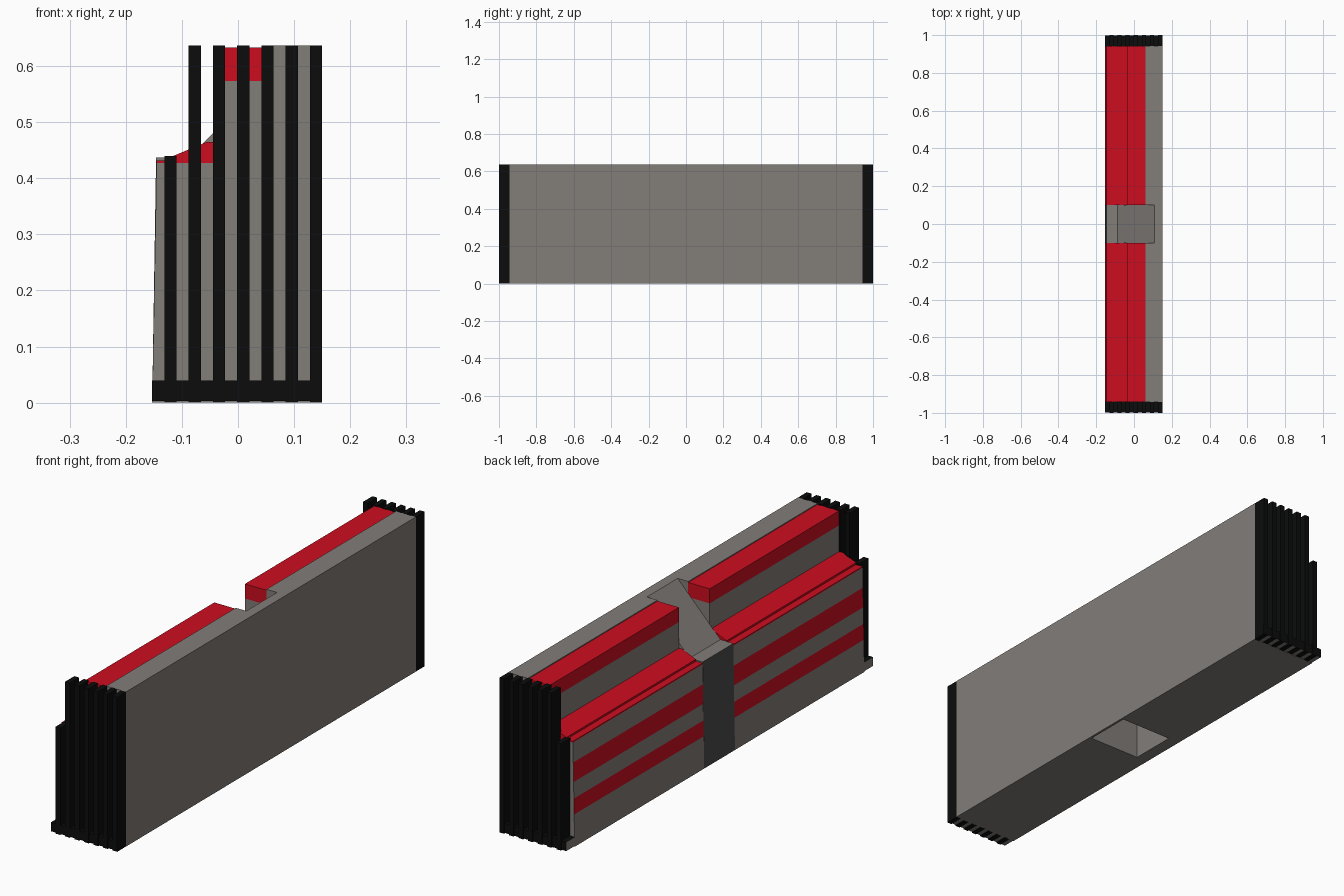
import bpy, bmesh

cube = bpy.data.objects.get("Cube")
if cube:
    bpy.data.objects.remove(cube, do_unlink=True)


def material(name, rgb):
    m = bpy.data.materials.new(name)
    m.use_nodes = True
    m.diffuse_color = (*rgb, 1)
    m.node_tree.nodes["Principled BSDF"].inputs["Base Color"].default_value = (*rgb, 1)
    return m


CONCRETE = material("warm grey", (0.224, 0.205, 0.191))
RED = material("red", (0.61, 0.004, 0.014))
BLACK = material("black", (0.0035, 0.0037, 0.0037))
DARK = material("dark grey", (0.07, 0.073, 0.073))


def prism(name, profile, y0, y1, mats, rule=None, mirror=True):
    """Extrude an (x, z) profile along y; rule picks a material slot per face."""
    bm = bmesh.new()
    base = bm.faces.new([bm.verts.new((x, y0, z)) for x, z in profile])
    ext = bmesh.ops.extrude_face_region(bm, geom=[base], use_keep_orig=True)
    top = [v for v in ext["geom"] if isinstance(v, bmesh.types.BMVert)]
    bmesh.ops.translate(bm, verts=top, vec=(0, y1 - y0, 0))
    bmesh.ops.recalc_face_normals(bm, faces=bm.faces)
    if rule:
        for f in bm.faces:
            f.material_index = rule(f.calc_center_median(), f.normal)
    mesh = bpy.data.meshes.new(name)
    bm.to_mesh(mesh)
    bm.free()
    for m in mats:
        mesh.materials.append(m)
    obj = bpy.data.objects.new(name, mesh)
    bpy.context.collection.objects.link(obj)
    if mirror:
        mod = obj.modifiers.new("Mirror", 'MIRROR')
        mod.use_axis = (False, True, False)
    return obj


def rect(x0, x1, z0, z1):
    return [(x0, z0), (x1, z0), (x1, z1), (x0, z1)]


AISLE, END = 0.1, 0.943      # half width of the aisle, end of the seating
TOP = 0.637

# Stepped concrete core, its leaning front wall split into painted bands
bands = [0, 0.132, 0.197, 0.265, 0.345, 0.427]
front = [(-0.153 + 0.008 * z / 0.427, z) for z in bands]
core = front + [(-0.038, 0.427), (-0.038, 0.573), (0.06, 0.573),
                (0.06, TOP), (0.15, TOP), (0.15, 0)]


def band_rule(c, n):
    return int(n.x < -0.9 and c.x < -0.1
               and (bands[1] < c.z < bands[2] or bands[3] < c.z < bands[4]))


prism("stand_core", core, AISLE, END, [CONCRETE, RED], band_rule)

# Red seating tiers
prism("upper_seat", rect(-0.038, 0.06, 0.573, 0.633), AISLE, END, [RED])
prism("lower_seat", [(-0.115, 0.427), (-0.115, 0.44), (-0.055, 0.465),
                     (-0.038, 0.465), (-0.038, 0.427)], AISLE, END, [RED])
prism("front_ledge", rect(-0.145, -0.115, 0.427, 0.432), AISLE, END, [RED])

# Central aisle: hollow shell with a ramp, open below, dark front panel
aisle = [(-0.153, 0), (-0.146, 0.437), (-0.087, 0.437), (0.108, TOP),
         (0.15, TOP), (0.15, 0), (0.14, 0), (0.14, 0.6),
         (0.108, 0.6), (-0.087, 0.4), (-0.1, 0.4), (-0.1, 0)]
prism("centre_aisle", aisle, -AISLE, AISLE, [CONCRETE, DARK],
      lambda c, n: int(n.x < -0.9 and c.x < -0.14), mirror=False)

# End plinths, black except on the front side and underneath
prism("end_plinth", rect(-0.153, 0.15, 0.003, 0.04), END, 0.998, [BLACK, CONCRETE],
      lambda c, n: int(n.x < -0.9 or n.z < -0.9))

# Black end fins, the outermost one shorter
for i in range(7):
    x = -0.131 + i * 0.0432
    height = 0.44 if i == 0 else TOP
    prism(f"end_fin_{i + 1}", rect(x, x + 0.0215, 0, height), 0.94, 1.0, [BLACK])
